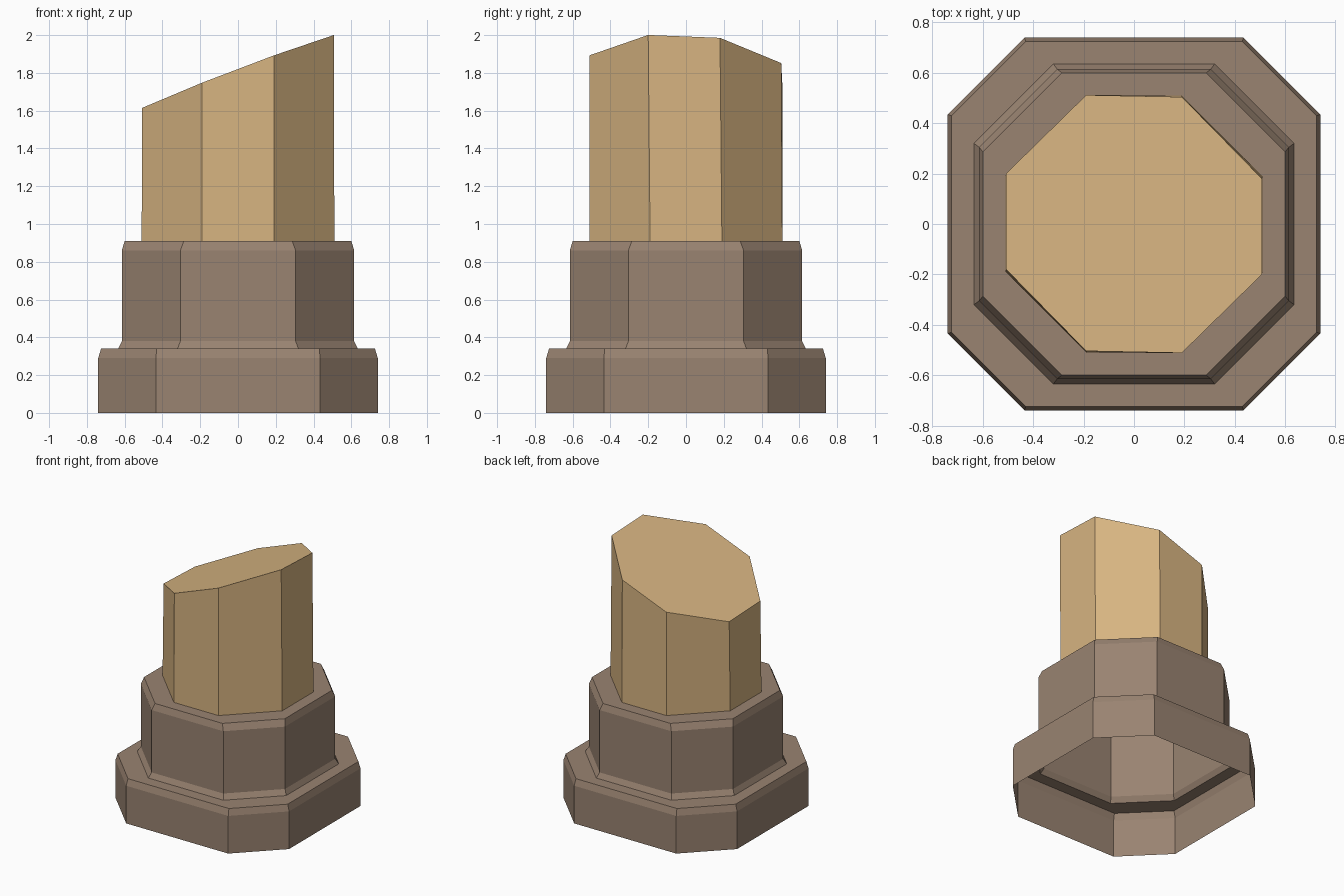
import bpy
import bmesh

default = bpy.data.objects.get("Cube")
if default:
    bpy.data.objects.remove(default, do_unlink=True)


def flat_colour(name, rgb):
    mat = bpy.data.materials.new(name)
    mat.use_nodes = True
    colour = (*rgb, 1.0)
    mat.diffuse_color = colour
    bsdf = next(n for n in mat.node_tree.nodes if n.type == 'BSDF_PRINCIPLED')
    bsdf.inputs["Base Color"].default_value = colour
    bsdf.inputs["Roughness"].default_value = 0.9
    return mat


def octagon(r, h):
    """Corners, counterclockwise: r is half the width, h half a straight side."""
    return [(r, -h), (r, h), (h, r), (-h, r), (-r, h), (-r, -h), (-h, -r), (h, -r)]


def loft(name, rings, mat, cap_top=False):
    """Skin stacked eight-sided rings into a flat-faced shell, open below."""
    bm = bmesh.new()
    loops = [[bm.verts.new(p) for p in ring] for ring in rings]
    for low, high in zip(loops, loops[1:]):
        for i in range(8):
            j = (i + 1) % 8
            bm.faces.new((low[i], low[j], high[j], high[i]))
    if cap_top:
        bm.faces.new(loops[-1])
    mesh = bpy.data.meshes.new(name)
    bm.to_mesh(mesh)
    bm.free()
    mesh.materials.append(mat)
    obj = bpy.data.objects.new(name, mesh)
    bpy.context.collection.objects.link(obj)
    return obj


stone = flat_colour("brown stone", (0.319, 0.227, 0.165))
wood = flat_colour("tan wood", (0.679, 0.456, 0.220))

# Stepped hollow base: half width, half side, height
profile = [
    (0.74, 0.435, 0.0),
    (0.74, 0.435, 0.29),
    (0.725, 0.43, 0.34),
    (0.635, 0.32, 0.34),
    (0.615, 0.305, 0.38),
    (0.615, 0.305, 0.86),
    (0.60, 0.287, 0.91),
    (0.51, 0.19, 0.91),
]
loft("stepped_base", [[(x, y, z) for x, y in octagon(r, h)] for r, h, z in profile], stone)

# Post with a slanted cut, very slightly twisted towards the top
bottom = [(x, y, 0.91) for x, y in octagon(0.51, 0.19)]
top = [(x, y - 0.02 * x, 1.80 + 0.38 * x - 0.04 * y) for x, y in octagon(0.508, 0.19)]
loft("slanted_post", [bottom, top], wood, cap_top=True)
